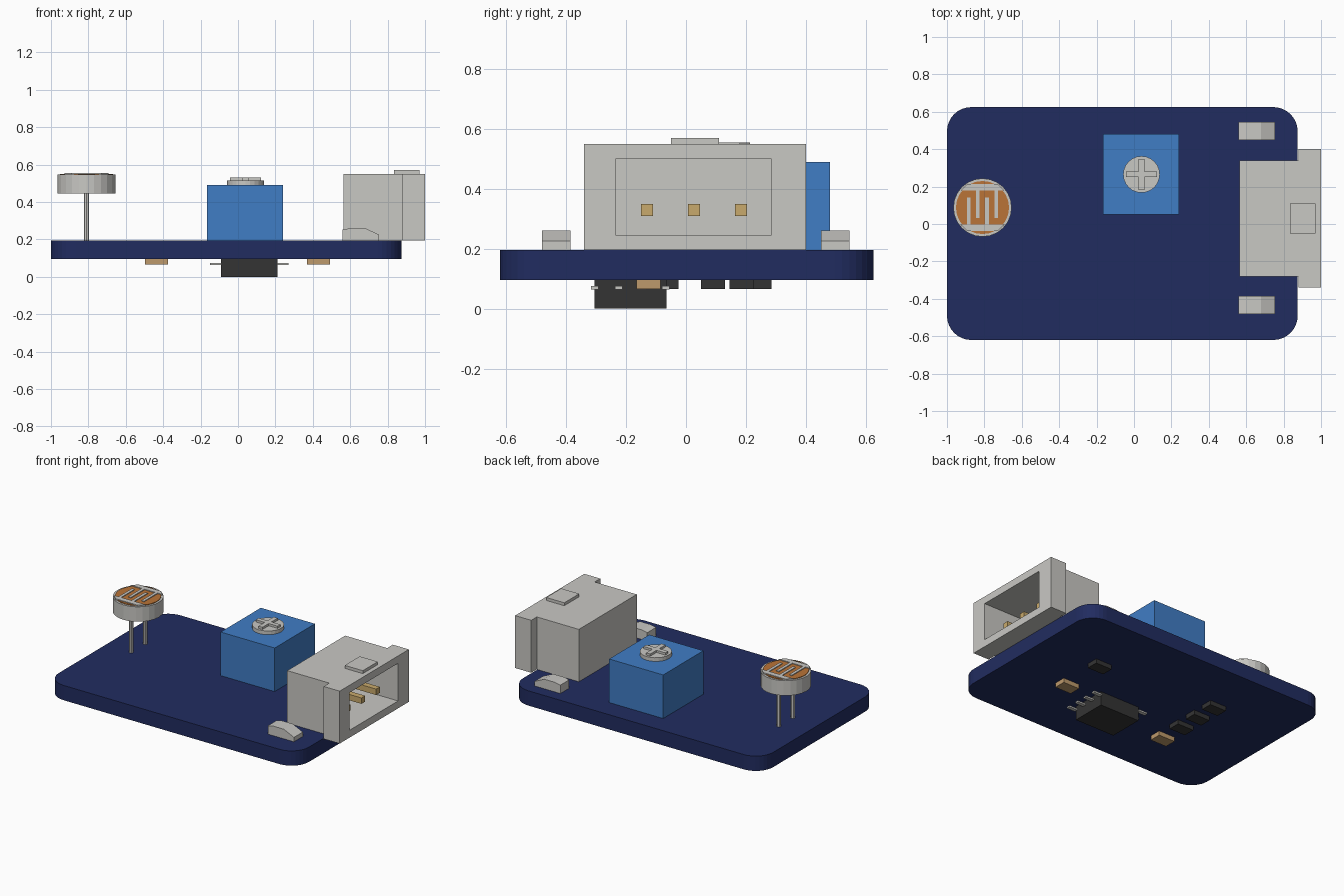
import bpy, bmesh, math
from mathutils import Vector

old = bpy.data.objects.get("Cube")
if old:
    bpy.data.objects.remove(old, do_unlink=True)


def material(name, hex_code):
    rgb = [int(hex_code[i:i + 2], 16) / 255 for i in (0, 2, 4)]
    lin = [c / 12.92 if c < 0.04 else ((c + 0.055) / 1.055) ** 2.4 for c in rgb]
    mat = bpy.data.materials.new(name)
    mat.use_nodes = True
    mat.diffuse_color = (*lin, 1)
    mat.node_tree.nodes["Principled BSDF"].inputs["Base Color"].default_value = (*lin, 1)
    return mat


NAVY = material("navy board", "212C60")
GREY = material("light grey", "C9C8C4")
BLUE = material("blue plastic", "407DC5")
ORANGE = material("burnt orange", "BA7437")
GOLD = material("gold pin", "C9AA6C")
TAN = material("tan ceramic", "BE9A6C")
BLACK = material("black plastic", "343434")


def finish(bm, name, mat):
    bmesh.ops.recalc_face_normals(bm, faces=bm.faces)
    mesh = bpy.data.meshes.new(name)
    bm.to_mesh(mesh)
    bm.free()
    mesh.materials.append(mat)
    obj = bpy.data.objects.new(name, mesh)
    bpy.context.collection.objects.link(obj)
    return obj


def extruded(points, offset):
    """Solid made by sweeping a flat outline along an offset."""
    bm = bmesh.new()
    face = bm.faces.new([bm.verts.new(p) for p in points])
    swept = bmesh.ops.extrude_face_region(bm, geom=[face], use_keep_orig=True)
    verts = [g for g in swept["geom"] if isinstance(g, bmesh.types.BMVert)]
    bmesh.ops.translate(bm, verts=verts, vec=offset)
    bmesh.ops.recalc_face_normals(bm, faces=bm.faces)
    return bm


def plan(name, outline, z0, z1, mat):
    return finish(extruded([(x, y, z0) for x, y in outline], (0, 0, z1 - z0)), name, mat)


def box(name, x, y, z, mat):
    return plan(name, [(x[0], y[0]), (x[1], y[0]), (x[1], y[1]), (x[0], y[1])], *z, mat)


def block(name, cx, cy, sx, sy, z, mat):
    return box(name, (cx - sx / 2, cx + sx / 2), (cy - sy / 2, cy + sy / 2), z, mat)


def arc(cx, cy, r, start, end, steps):
    angles = [math.radians(start + (end - start) * i / steps) for i in range(steps + 1)]
    return [(cx + r * math.cos(a), cy + r * math.sin(a)) for a in angles]


def disc(name, cx, cy, r, z, mat, sides=24):
    return plan(name, arc(cx, cy, r, 0, 360, sides)[:-1], *z, mat)


TOP, BOTTOM = 0.195, 0.095

# Circuit board with rounded corners
R = 0.13
corners = [(0.875 - R, 0.625 - R), (-1 + R, 0.625 - R), (-1 + R, -0.62 + R), (0.875 - R, -0.62 + R)]
outline = []
for i, (cx, cy) in enumerate(corners):
    outline += arc(cx, cy, R, 90 * i, 90 * i + 90, 8)
plan("circuit_board", outline, BOTTOM, TOP, NAVY)

# Connector shell: stepped plan with a socket sunk into its outer face
half = [(0.565, 0.31), (0.88, 0.31), (0.88, 0.37), (1.0, 0.37)]
shell = [(x, 0.03 - y) for x, y in half] + [(x, 0.03 + y) for x, y in reversed(half)]
bm = extruded([(x, y, TOP) for x, y in shell], (0, 0, 0.355))
mouth = max(bm.faces, key=lambda f: f.calc_center_median().x)
bmesh.ops.inset_individual(bm, faces=[mouth], thickness=0.05)
for v in mouth.verts:
    v.co.y = 0.285 if v.co.y > 0.03 else -0.235
    v.co.z = 0.5 if v.co.z > 0.37 else 0.245
pocket = bmesh.ops.extrude_discrete_faces(bm, faces=[mouth])["faces"][0]
bmesh.ops.translate(bm, verts=pocket.verts, vec=(-0.33, 0, 0))
finish(bm, "connector_shell", GREY)
box("connector_latch", (0.835, 0.97), (-0.05, 0.11), (0.55, 0.57), GREY)
for i in range(3):
    block(f"connector_pin_{i + 1}", 0.79, -0.13 + 0.157 * i, 0.26, 0.04, (0.31, 0.35), GOLD)

# Indicator lamps beside the connector, with one sloping end
profile = [(0.56, TOP), (0.56, 0.252), (0.6, 0.26), (0.68, 0.26), (0.755, 0.225), (0.755, TOP)]
for side, y in (("right", -0.48), ("left", 0.45)):
    bm = extruded([(x, y, z) for x, z in profile], (0, 0.095, 0))
    finish(bm, f"{side}_indicator_lamp", GREY)

# Adjuster block with a raised cross on its dial
box("adjuster_block", (-0.165, 0.24), (0.05, 0.48), (TOP, 0.49), BLUE)
disc("adjuster_dial", 0.04, 0.265, 0.098, (0.49, 0.515), GREY)
a, b = 0.015, 0.082
cross = []
for sx, sy in ((1, 1), (-1, 1), (-1, -1), (1, -1)):
    arm = [(sx * b, sy * a), (sx * a, sy * a), (sx * a, sy * b)]
    cross += arm if sx * sy > 0 else arm[::-1]
plan("dial_cross", [(0.04 + x, 0.265 + y) for x, y in cross], 0.515, 0.53, GREY)

# Light sensor on two legs
SX, SY = -0.81, 0.088
for side, dy in (("right", -0.075), ("left", 0.075)):
    disc(f"{side}_sensor_leg", SX, SY + dy, 0.014, (TOP, 0.45), GREY, 8)
disc("sensor_head", SX, SY, 0.156, (0.445, 0.546), GREY)
disc("sensor_film", SX, SY, 0.142, (0.546, 0.55), ORANGE)

# Comb-shaped tracks on the sensor film
for sign, side in ((1, "back"), (-1, "front")):
    w0, w1 = (math.sqrt(0.149 ** 2 - d * d) for d in (0.09, 0.125))
    bar = [(-w0, 0.09), (w0, 0.09), (w1, 0.125), (-w1, 0.125)]
    plan(f"{side}_sensor_bar", [(SX + x, SY + sign * y) for x, y in bar], 0.546, 0.555, GREY)
for i in range(4):
    shift = 0.02 if i % 2 else -0.02
    block(f"sensor_track_{i + 1}", SX - 0.074 + 0.049 * i, SY + shift, 0.02, 0.15, (0.546, 0.555), GREY)

# Chip under the board, with four pins each side
box("chip", (-0.09, 0.21), (-0.305, -0.065), (0, BOTTOM), BLACK)
for i in range(4):
    y = -0.304 + 0.079 * i
    for side, x in (("right", -0.12), ("left", 0.24)):
        block(f"{side}_chip_pin_{i + 1}", x, y, 0.062, 0.025, (0.064, 0.075), GREY)

# Small surface parts under the board
for i, (x, y) in enumerate([(0.43, -0.125), (-0.435, -0.245)]):
    block(f"capacitor_{i + 1}", x, y, 0.122, 0.08, (0.065, BOTTOM), TAN)
for i, (x, y) in enumerate([(0.43, 0.185), (-0.435, -0.065), (-0.435, 0.09), (-0.435, 0.245)]):
    block(f"resistor_{i + 1}", x, y, 0.122, 0.08, (0.065, BOTTOM), BLACK)
